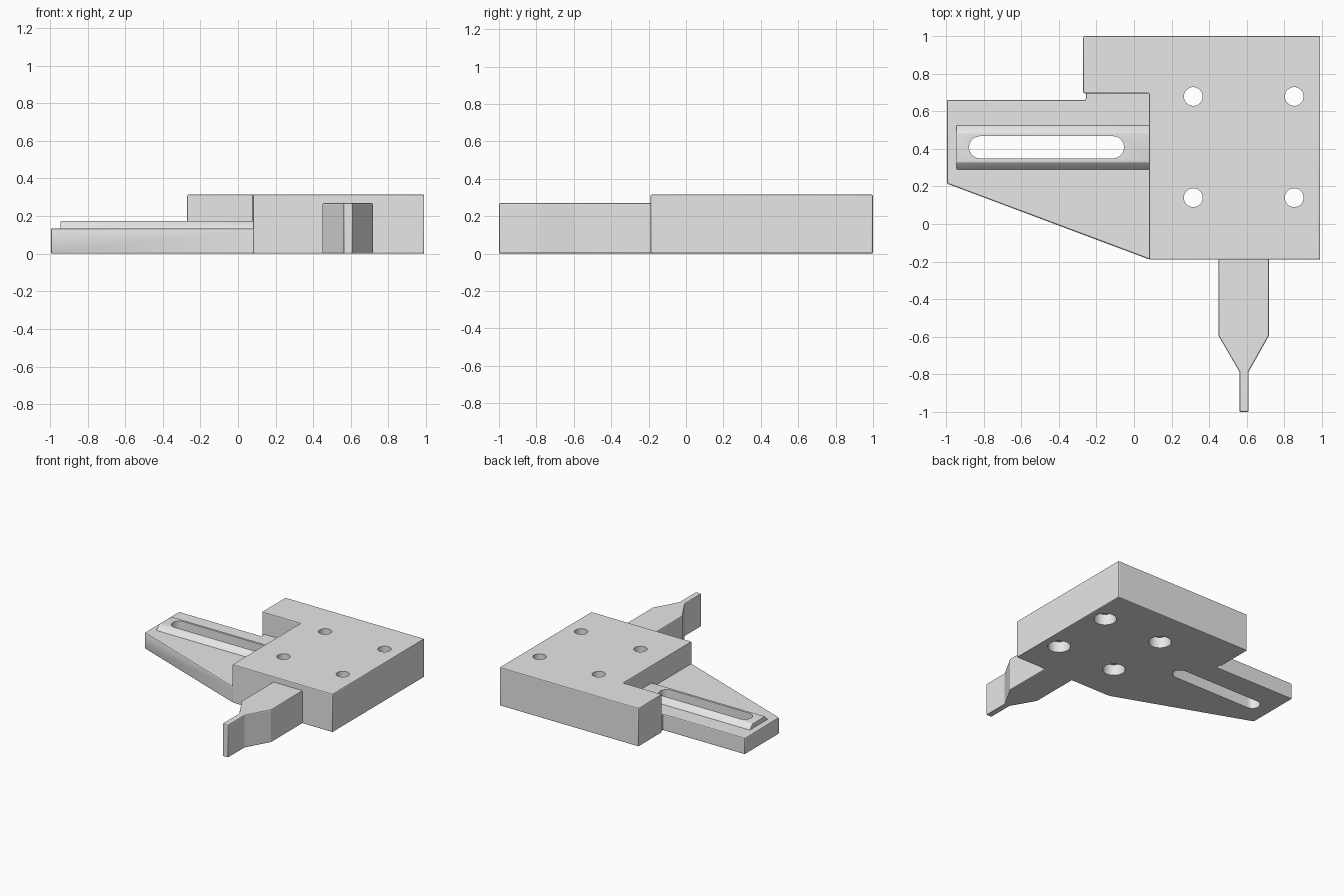
import bpy
import bmesh
from math import pi, cos, sin, radians
from mathutils import Vector

if "Cube" in bpy.data.objects:
    bpy.data.objects.remove(bpy.data.objects["Cube"], do_unlink=True)

GREY = bpy.data.materials.new("light grey")
GREY.use_nodes = True
GREY.diffuse_color = (0.8, 0.8, 0.8, 1)
GREY.node_tree.nodes["Principled BSDF"].inputs["Base Color"].default_value = (0.8, 0.8, 0.8, 1)


def prism(name, outline, direction):
    """Extrude a closed 3D outline along a direction."""
    bm = bmesh.new()
    face = bm.faces.new([bm.verts.new(p) for p in outline])
    grown = bmesh.ops.extrude_face_region(bm, geom=[face])["geom"]
    verts = [g for g in grown if isinstance(g, bmesh.types.BMVert)]
    bmesh.ops.translate(bm, verts=verts, vec=Vector(direction))
    bmesh.ops.recalc_face_normals(bm, faces=bm.faces)
    mesh = bpy.data.meshes.new(name)
    bm.to_mesh(mesh)
    bm.free()
    mesh.materials.append(GREY)
    obj = bpy.data.objects.new(name, mesh)
    bpy.context.collection.objects.link(obj)
    return obj


def plate(name, outline, bottom, top):
    return prism(name, [(x, y, bottom) for x, y in outline], (0, 0, top - bottom))


def stadium(x0, x1, y, r, steps=16):
    """Rounded slot outline; a circle when x0 equals x1."""
    pts = []
    for centre, start in ((x1, -pi / 2), (x0, pi / 2)):
        last = steps if x0 == x1 else steps + 1
        for i in range(last):
            a = start + pi * i / steps
            pts.append((centre + r * cos(a), y + r * sin(a)))
    return pts


def bevel(obj, width):
    mod = obj.modifiers.new("edge_bevel", "BEVEL")
    mod.width = width
    mod.segments = 2
    mod.limit_method = "ANGLE"
    mod.angle_limit = radians(40)


def cut(obj, cutter):
    cutter.hide_render = True
    mod = obj.modifiers.new("cut", "BOOLEAN")
    mod.operation = "DIFFERENCE"
    mod.solver = "EXACT"
    mod.object = cutter


# Main block with an overhanging back corner
block = plate("main_block", [(-0.27, 1), (-0.27, 0.695), (0.08, 0.695),
                             (0.08, -0.19), (0.99, -0.19), (0.99, 1)], 0, 0.315)

# Tapered side arm, tucked slightly into the block
arm = plate("side_arm", [(-0.995, 0.66), (-0.995, 0.215), (0.08, -0.188), (0.095, -0.18),
                         (0.095, 0.71), (-0.255, 0.71), (-0.255, 0.66)], 0, 0.135)

# Raised rail with sloping sides
rail = prism("slot_rail", [(-0.945, y, z) for y, z in
                           ((0.29, 0.12), (0.29, 0.135), (0.328, 0.173),
                            (0.487, 0.173), (0.525, 0.135), (0.525, 0.12))], (1.04, 0, 0))

# Pointed front tongue
tongue = plate("front_tongue", [(0.45, -0.175), (0.45, -0.595), (0.56, -0.785), (0.56, -1),
                                (0.61, -1), (0.61, -0.785), (0.717, -0.595),
                                (0.717, -0.175)], 0, 0.27)

for part in (block, arm, tongue):
    bevel(part, 0.008)
bevel(rail, 0.004)

# Long slot through the arm and rail
slot = plate("slot_cutter", stadium(-0.818, -0.112, 0.408, 0.059), -0.1, 0.4)
cut(arm, slot)
cut(rail, slot)
cutters = [slot]

# Four screw holes, counterbored underneath
for x in (0.315, 0.852):
    for y in (0.14, 0.678):
        for radius, top in ((0.05, 0.5), (0.085, 0.09)):
            hole = plate("hole_cutter", stadium(x, x, y, radius), -0.1, top)
            cut(block, hole)
            cutters.append(hole)

# Apply the modifiers, then smooth only the round walls
for part in (block, arm, rail, tongue):
    bpy.ops.object.select_all(action="DESELECT")
    part.select_set(True)
    bpy.context.view_layer.objects.active = part
    bpy.ops.object.convert(target="MESH")
    bpy.ops.object.shade_smooth_by_angle(angle=radians(20))

for cutter in cutters:
    bpy.data.objects.remove(cutter, do_unlink=True)
